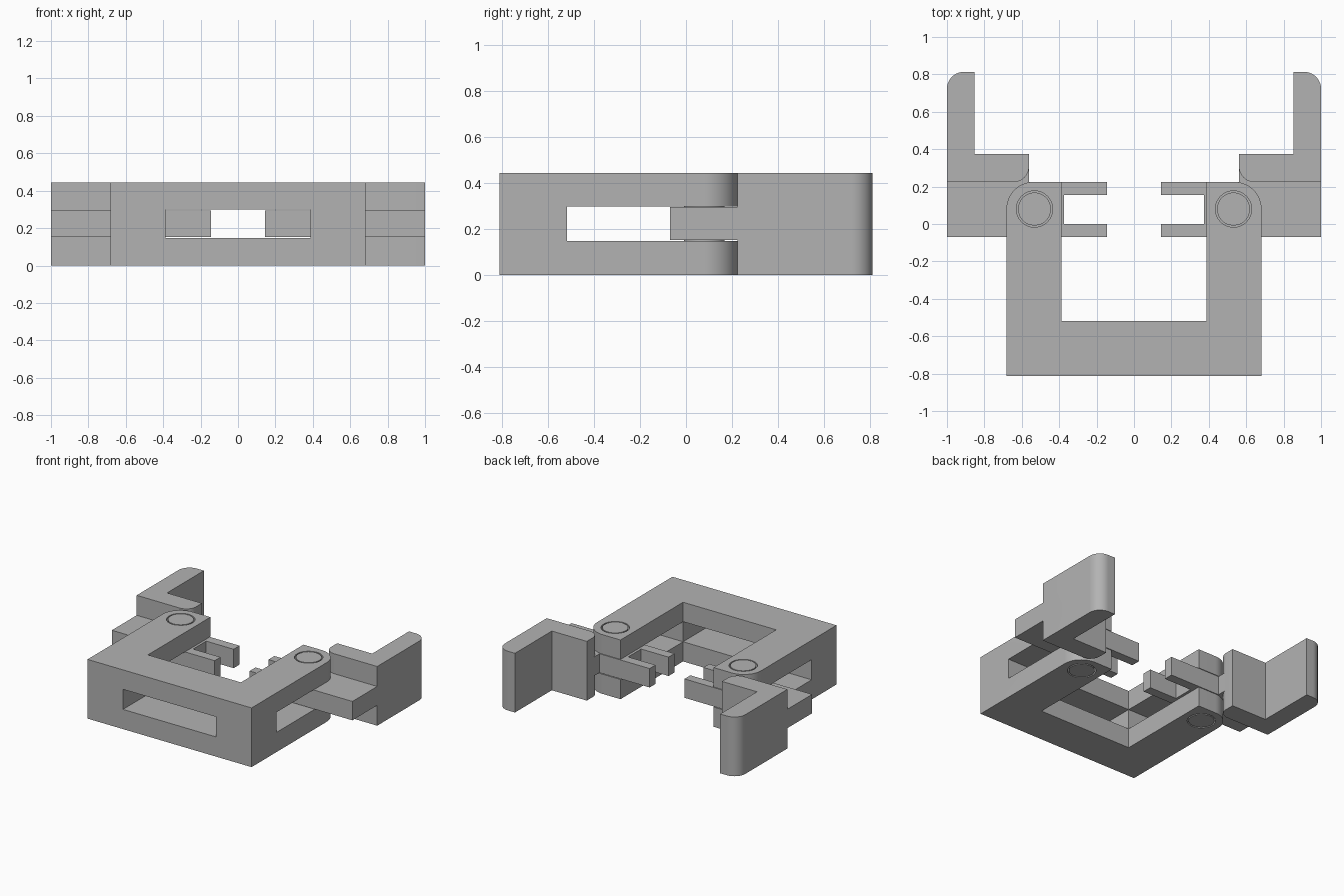
import bpy, bmesh, math

cube = bpy.data.objects.get("Cube")
if cube:
    bpy.data.objects.remove(cube, do_unlink=True)

grey = bpy.data.materials.new("plain grey")
grey.use_nodes = True
COLOUR = (0.45, 0.45, 0.45, 1)
grey.diffuse_color = COLOUR
grey.node_tree.nodes["Principled BSDF"].inputs["Base Color"].default_value = COLOUR

TOP = 0.445                       # full height
SLOT_LOW, SLOT_HIGH = 0.148, 0.299  # gap in the fork
TAB_LOW, TAB_HIGH = 0.153, 0.295    # moving tab, with clearance
PIN = (0.532, 0.08)


def arc(cx, cy, r, start, end, steps=16):
    angles = [math.radians(start + (end - start) * i / steps) for i in range(steps + 1)]
    return [(cx + r * math.cos(a), cy + r * math.sin(a)) for a in angles]


def prism(name, outline, low, high):
    bm = bmesh.new()
    base = bm.faces.new([bm.verts.new((x, y, low)) for x, y in outline])
    top = bmesh.ops.extrude_face_region(bm, geom=[base])["geom"]
    verts = [v for v in top if isinstance(v, bmesh.types.BMVert)]
    bmesh.ops.translate(bm, verts=verts, vec=(0, 0, high - low))
    bmesh.ops.recalc_face_normals(bm, faces=bm.faces)
    mesh = bpy.data.meshes.new(name)
    bm.to_mesh(mesh)
    bm.free()
    mesh.materials.append(grey)
    obj = bpy.data.objects.new(name, mesh)
    bpy.context.collection.objects.link(obj)
    return obj


def block(name, x0, x1, y0, y1, low, high):
    return prism(name, [(x0, y0), (x1, y0), (x1, y1), (x0, y1)], low, high)


def disc(name, x, r, low, high):
    return prism(name, arc(x, PIN[1], r, 0, 360, 48)[:-1], low, high)


def select(obj):
    bpy.ops.object.select_all(action="DESELECT")
    obj.select_set(True)
    bpy.context.view_layer.objects.active = obj


def combine(obj, other, operation):
    select(obj)
    mod = obj.modifiers.new("combine", "BOOLEAN")
    mod.operation, mod.solver, mod.object = operation, "EXACT", other
    bpy.ops.object.modifier_apply(modifier=mod.name)
    bpy.data.objects.remove(other, do_unlink=True)


def smooth(obj):
    select(obj)
    bpy.ops.object.shade_smooth_by_angle(angle=math.radians(30))


# U-shaped frame with rounded outer arm ends
half = [(0.682, -0.813)] + arc(0.537, 0.08, 0.145, 0, 90) + [(0.387, 0.225), (0.387, -0.518)]
frame = prism("frame", half + [(-x, y) for x, y in reversed(half)], 0, TOP)

# Window through the front bar, fork gap through both arms, pin holes
combine(frame, block("front_cutter", -0.387, 0.387, -1, -0.45, SLOT_LOW, SLOT_HIGH), "DIFFERENCE")
combine(frame, block("fork_cutter", -0.8, 0.8, -0.518, 0.4, SLOT_LOW, SLOT_HIGH), "DIFFERENCE")
for side in (-1, 1):
    combine(frame, disc("hole_cutter", side * PIN[0], 0.097, -0.1, TOP + 0.1), "DIFFERENCE")
smooth(frame)

# Swinging jaw: forked tab with two prongs
jaw = prism("jaw", [(0.145, -0.07), (1, -0.07), (1, 0.3), (0.562, 0.3), (0.562, 0.225),
                    (0.145, 0.225), (0.145, 0.155), (0.373, 0.155), (0.373, 0),
                    (0.145, 0)], TAB_LOW, TAB_HIGH)

# L-shaped handle with a rounded heel and a rounded tip
handle = prism("handle", arc(0.642, 0.305, 0.08, 180, 270) + [(1, 0.225)]
               + arc(0.91, 0.723, 0.09, 0, 90) + [(0.853, 0.813), (0.853, 0.375), (0.562, 0.375)],
               0, TOP)
combine(jaw, handle, "UNION")

# Hinge pin, fixed to the tab and turning in the arm
combine(jaw, disc("pin", PIN[0], 0.088, 0, TOP), "UNION")

mirror = jaw.modifiers.new("mirror", "MIRROR")
mirror.use_mirror_merge = False
select(jaw)
bpy.ops.object.modifier_apply(modifier=mirror.name)
jaw.name = "jaws_with_handles"
smooth(jaw)
